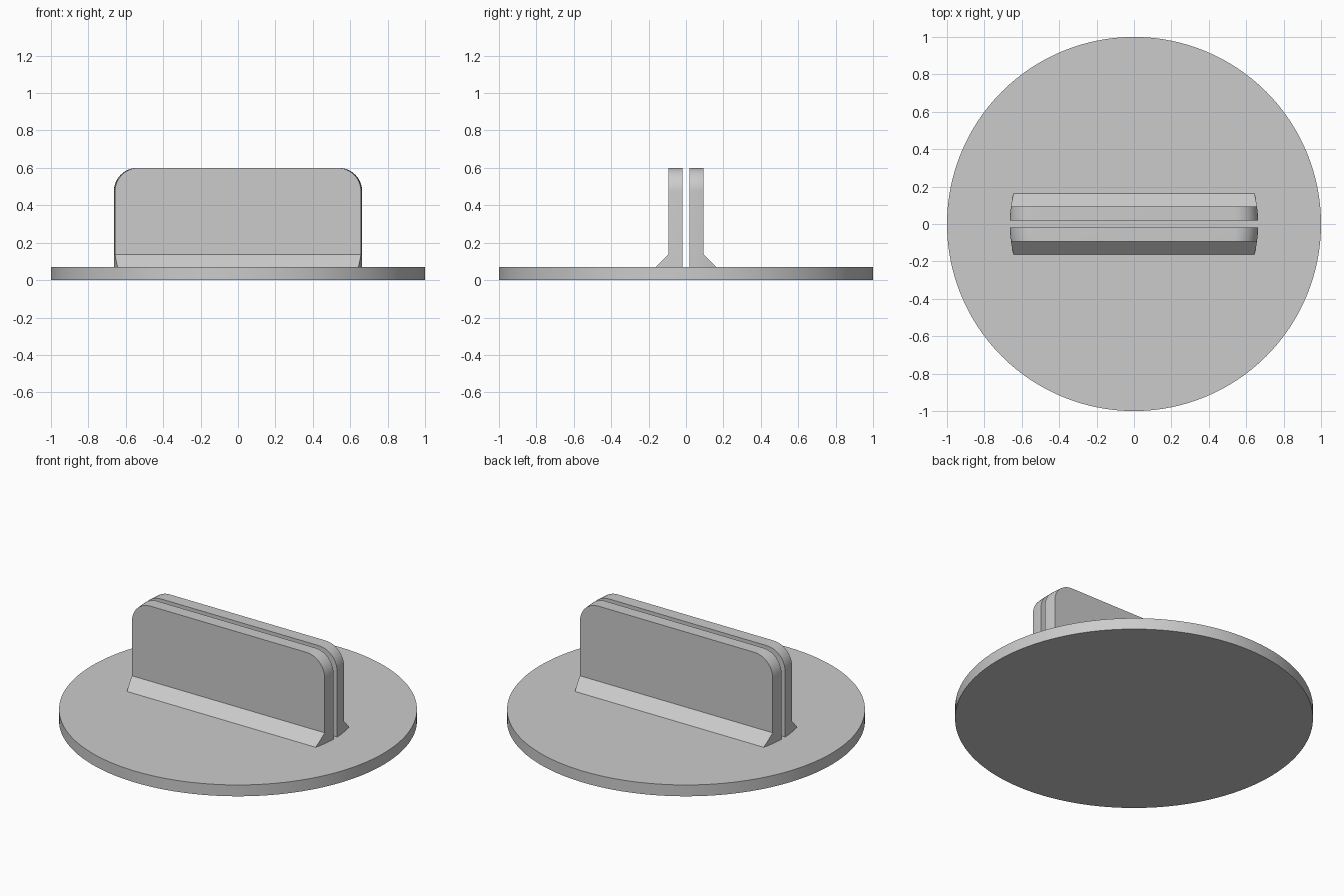
import bpy, bmesh, math

cube = bpy.data.objects.get("Cube")
if cube:
    bpy.data.objects.remove(cube, do_unlink=True)

GREY = (0.6, 0.6, 0.6, 1)
grey = bpy.data.materials.new("plain grey")
grey.use_nodes = True
grey.diffuse_color = GREY
grey.node_tree.nodes["Principled BSDF"].inputs["Base Color"].default_value = GREY

BASE_TOP, TOP, CORNER = 0.07, 0.6, 0.125
GAP, FACE, TOE = 0.0175, 0.0945, 0.1625   # distances from the centre plane
FOOT_TOP = 0.137
SUNK = BASE_TOP - 0.01
END_RADIUS = 0.664                        # the plate ends follow this circle


def half_width(y):
    return math.sqrt(END_RADIUS ** 2 - y ** 2)


def panel_outline(y):
    """Upright plate with two rounded top corners, as (x, z) points."""
    w = half_width(y)
    arc = [(w - CORNER + CORNER * math.cos(a), TOP - CORNER + CORNER * math.sin(a))
           for a in (math.pi / 2 * i / 12 for i in range(13))]
    right = [(w, SUNK)] + arc
    return right + [(-x, z) for x, z in reversed(right)]


def foot_outline(y):
    """Slice of the sloping foot, falling to the base at its toe."""
    w = half_width(y)
    z = FOOT_TOP + (BASE_TOP - FOOT_TOP) * (y - FACE) / (TOE - FACE)
    return [(w, SUNK), (w, z), (-w, z), (-w, SUNK)]


def loft(name, outline, y0, y1, side, steps=4):
    """Skin a row of outlines from y0 to y1 on one side of the centre."""
    bm = bmesh.new()
    rings = []
    for i in range(steps + 1):
        y = y0 + (y1 - y0) * i / steps
        rings.append([bm.verts.new((x, side * y, z)) for x, z in outline(y)])
    for a, b in zip(rings, rings[1:]):
        for i in range(len(a)):
            j = (i + 1) % len(a)
            bm.faces.new((a[i], a[j], b[j], b[i]))
    bm.faces.new(rings[0])
    bm.faces.new(rings[-1])
    bmesh.ops.recalc_face_normals(bm, faces=bm.faces)
    mesh = bpy.data.meshes.new(name)
    bm.to_mesh(mesh)
    bm.free()
    obj = bpy.data.objects.new(name, mesh)
    bpy.context.collection.objects.link(obj)
    finish(obj)


def finish(obj):
    obj.data.materials.append(grey)
    bpy.ops.object.select_all(action='DESELECT')
    obj.select_set(True)
    bpy.context.view_layer.objects.active = obj
    bpy.ops.object.shade_smooth_by_angle(angle=math.radians(30))


# Round base
bpy.ops.mesh.primitive_cylinder_add(vertices=128, radius=1, depth=BASE_TOP,
                                    location=(0, 0, BASE_TOP / 2))
base = bpy.context.object
base.name = "round_base"
finish(base)

# Two upright plates with a narrow slot between them, each on a sloping foot
for label, side in (("front", -1), ("back", 1)):
    loft(label + "_plate", panel_outline, GAP, FACE, side)
    loft(label + "_foot", foot_outline, FACE, TOE, side)
